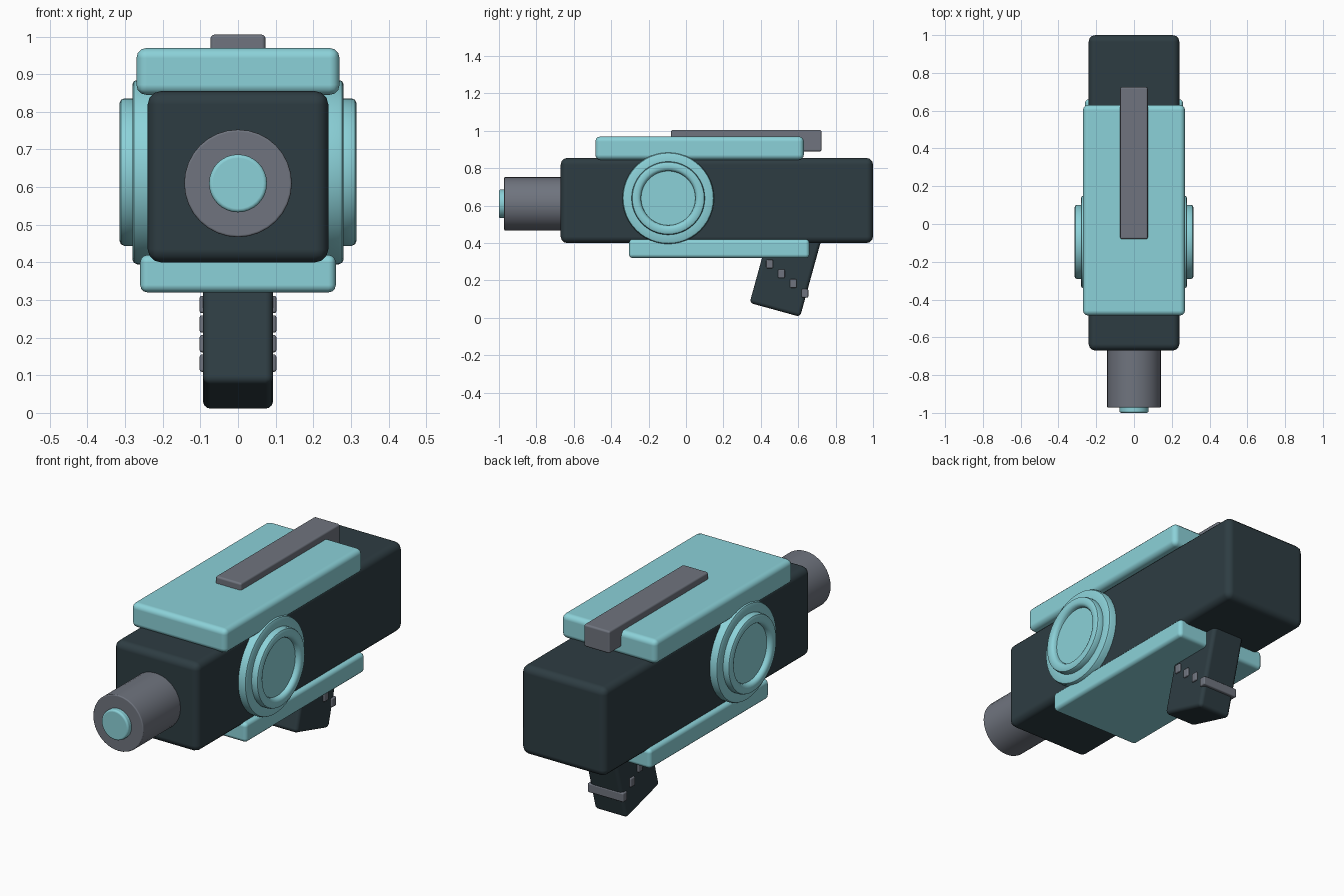
import bpy, bmesh, math
from mathutils import Matrix

cube = bpy.data.objects.get("Cube")
if cube:
    bpy.data.objects.remove(cube, do_unlink=True)


def material(name, rgb):
    m = bpy.data.materials.new(name)
    m.use_nodes = True
    m.diffuse_color = (*rgb, 1)
    m.node_tree.nodes["Principled BSDF"].inputs["Base Color"].default_value = (*rgb, 1)
    return m


DARK = material("dark slate", (0.027, 0.046, 0.055))
TEAL = material("pale teal", (0.26, 0.64, 0.69))
GRAY = material("metal gray", (0.16, 0.175, 0.21))


def finish(name, bm, mat, bevel=0, segments=3):
    """Turn a bmesh into a smooth-shaded object with an optional rounded edge."""
    bmesh.ops.recalc_face_normals(bm, faces=bm.faces)
    mesh = bpy.data.meshes.new(name)
    bm.to_mesh(mesh)
    bm.free()
    mesh.materials.append(mat)
    ob = bpy.data.objects.new(name, mesh)
    bpy.context.collection.objects.link(ob)
    if bevel:
        mod = ob.modifiers.new("rounded edges", "BEVEL")
        mod.width, mod.segments = bevel, segments
        mod.limit_method, mod.angle_limit = "ANGLE", math.radians(40)
        mod.harden_normals = True
    bpy.ops.object.select_all(action="DESELECT")
    ob.select_set(True)
    bpy.context.view_layer.objects.active = ob
    bpy.ops.object.shade_smooth_by_angle(angle=math.radians(40))
    return ob


def box(name, half_x, y, z, mat, bevel):
    """Box centred on x = 0, given its y and z ranges."""
    bm = bmesh.new()
    bmesh.ops.create_cube(bm, size=1)
    bmesh.ops.scale(bm, verts=bm.verts, vec=(2 * half_x, y[1] - y[0], z[1] - z[0]))
    ob = finish(name, bm, mat, bevel)
    ob.location = (0, sum(y) / 2, sum(z) / 2)
    return ob


def cylinder(name, radius, y, z, mat, bevel):
    """Cylinder lying along y."""
    bm = bmesh.new()
    bmesh.ops.create_cone(bm, cap_ends=True, segments=32, radius1=radius,
                          radius2=radius, depth=y[1] - y[0])
    bmesh.ops.rotate(bm, verts=bm.verts, matrix=Matrix.Rotation(math.pi / 2, 3, "X"))
    ob = finish(name, bm, mat, bevel)
    ob.location = (0, sum(y) / 2, z)
    return ob


def dial(name, side):
    """Round side plate with a raised ring, spun about x."""
    profile = [(0.2, 0.245), (0.268, 0.245), (0.277, 0.241), (0.281, 0.232),
               (0.281, 0.196), (0.302, 0.196), (0.311, 0.192), (0.315, 0.183),
               (0.315, 0.163), (0.311, 0.153), (0.302, 0.147), (0.29, 0.145),
               (0.29, 0)]
    bm = bmesh.new()
    verts = [bm.verts.new((side * x, 0, r)) for x, r in profile]
    edges = [bm.edges.new(pair) for pair in zip(verts, verts[1:])]
    bmesh.ops.spin(bm, geom=verts + edges, cent=(0, 0, 0), axis=(1, 0, 0),
                   angle=math.tau, steps=48)
    bmesh.ops.remove_doubles(bm, verts=bm.verts, dist=0.0001)
    ob = finish(name, bm, TEAL)
    ob.location = (0, -0.095, 0.64)


# Main housing with its cover plates and top rail
box("body", 0.24, (-0.67, 1.0), (0.4, 0.855), DARK, 0.035)
box("top_plate", 0.27, (-0.485, 0.63), (0.845, 0.97), TEAL, 0.027)
box("bottom_plate", 0.26, (-0.305, 0.66), (0.32, 0.42), TEAL, 0.02)
box("top_rail", 0.073, (-0.08, 0.725), (0.89, 1.005), GRAY, 0.01)

# Barrel and its glowing tip
cylinder("barrel", 0.143, (-0.972, -0.6), 0.61, GRAY, 0.006)
cylinder("barrel_tip", 0.077, (-1.0, -0.93), 0.61, TEAL, 0.01)

# Side dials
dial("left_dial", 1)
dial("right_dial", -1)

# Raked grip with cross bars
grip = box("grip", 0.093, (0.395, 0.675), (0.035, 0.485), DARK, 0.02)
grip.rotation_euler.x = math.radians(-15.4)
for i in range(4):
    y, z = 0.447 + 0.063 * i, 0.288 - 0.052 * i
    box(f"grip_bar_{i + 1}", 0.102, (y - 0.018, y + 0.018), (z - 0.023, z + 0.023), GRAY, 0.006)
